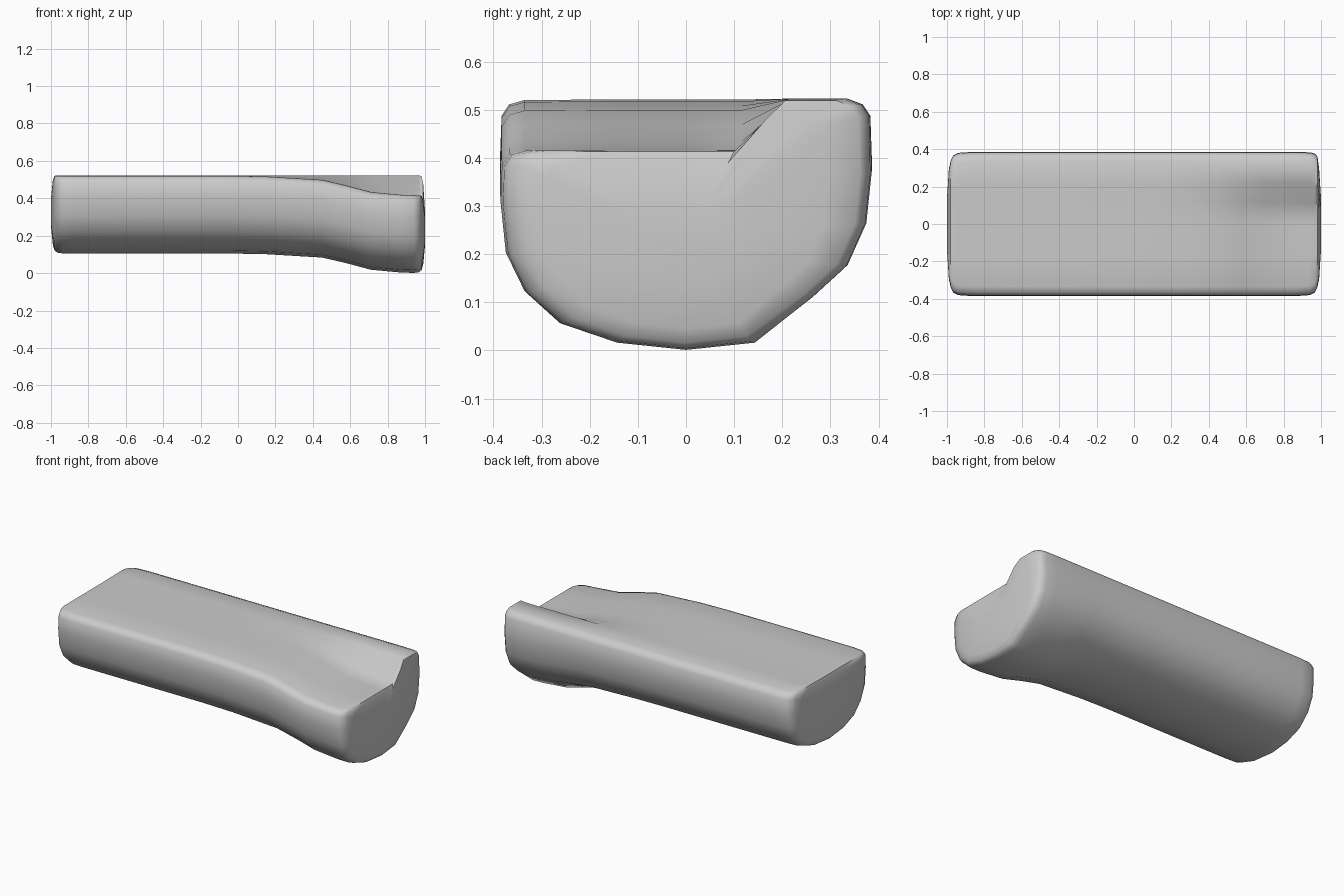
import bpy, bmesh, math

if "Cube" in bpy.data.objects:
    bpy.data.objects.remove(bpy.data.objects["Cube"])

# Cross-section: (y, z, weight of downward shift at the +x end)
SECTION = [
    (-0.335, 0.520, 1), (-0.367, 0.511, 1), (-0.383, 0.487, 1), (-0.386, 0.41, 1),
    (-0.375, 0.305, 1), (-0.336, 0.225, 1), (-0.264, 0.160, 1), (-0.145, 0.120, 1),
    (0, 0.105, 1), (0.145, 0.120, 1), (0.264, 0.160, 0.48), (0.336, 0.225, 0.47),
    (0.375, 0.305, 0.4), (0.386, 0.40, 0.3), (0.383, 0.487, 0), (0.367, 0.511, 0),
    (0.335, 0.523, 0), (0.22, 0.523, 0), (0.115, 0.521, 1), (0, 0.521, 1),
    (-0.17, 0.521, 1),
]

# Amount of downward shift along the length
SHIFT = [(-1, 0), (-0.05, 0), (0.15, 0.004), (0.45, 0.022), (0.58, 0.052),
         (0.71, 0.087), (0.85, 0.101), (0.95, 0.105), (1, 0.105)]

# Rounded ends: (|x|, width scale, lower scale, upper scale)
END = [(0.87, 0.998, 1, 1), (0.94, 0.985, 0.997, 1), (0.966, 0.95, 0.98, 0.998),
       (0.981, 0.87, 0.93, 0.985), (0.99, 0.76, 0.8, 0.86), (1.0, 0.35, 0.35, 0.35)]


def shift(x):
    for (a, u), (b, v) in zip(SHIFT, SHIFT[1:]):
        if x <= b:
            return u + (v - u) * (x - a) / (b - a)
    return SHIFT[-1][1]


def ring(bm, x, sy, lo, up):
    d = shift(x)
    cz = 0.33 - d
    verts = []
    for y, z, w in SECTION:
        z = z - w * d - cz
        # the raised ridge keeps its width at the end
        k = sy if w == 1 or x < 0 else (1 + sy) / 2 if x < 0.985 else sy
        verts.append(bm.verts.new((x, y * k, cz + z * (up if z > 0 else lo))))
    return verts


# Body lofted along its length
bm = bmesh.new()
stations = [(-x, a, b, c) for x, a, b, c in reversed(END)]
stations += [(x, 1, 1, 1) for x in (-0.5, -0.05, 0.15, 0.3, 0.45, 0.58, 0.71)]
stations += END
rings = [ring(bm, *s) for s in stations]
n = len(SECTION)
for a, b in zip(rings, rings[1:]):
    for i in range(n):
        j = (i + 1) % n
        bm.faces.new((a[i], a[j], b[j], b[i]))
bm.faces.new(rings[0])
bm.faces.new(rings[-1])
bmesh.ops.recalc_face_normals(bm, faces=bm.faces)
mesh = bpy.data.meshes.new("padded_body")
bm.to_mesh(mesh)
bm.free()
body = bpy.data.objects.new("padded_body", mesh)
bpy.context.collection.objects.link(body)

bpy.context.view_layer.objects.active = body
body.select_set(True)
bpy.ops.object.shade_smooth_by_angle(angle=math.radians(50))
